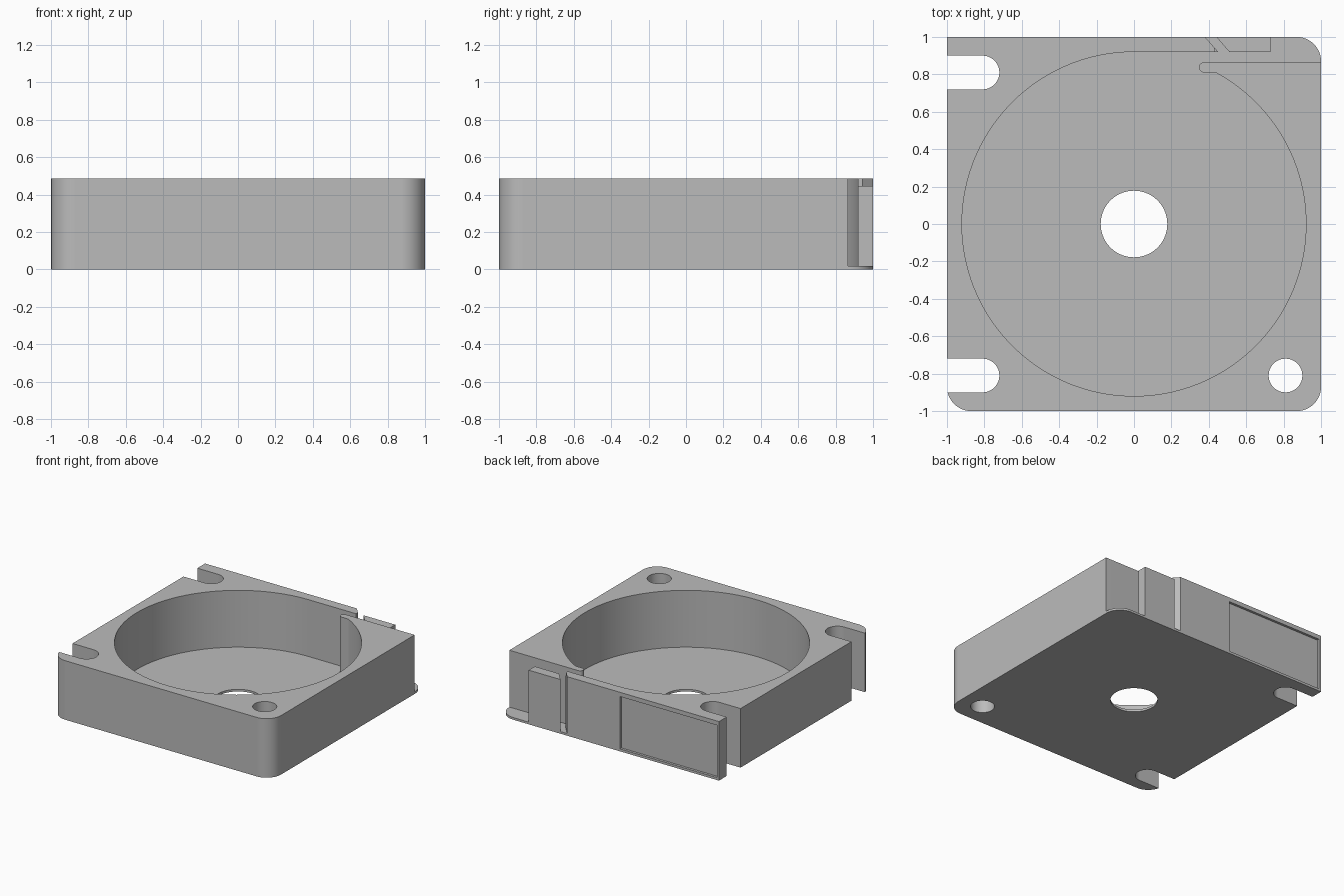
import bpy
import bmesh
from math import sin, cos, radians, degrees, asin

if "Cube" in bpy.data.objects:
    bpy.data.objects.remove(bpy.data.objects["Cube"], do_unlink=True)

HEIGHT, FLOOR = 0.485, 0.018
CORNER, BORE, HOLE, HOLE_POS = 0.13, 0.92, 0.09, 0.81

grey = bpy.data.materials.new("plain grey")
grey.use_nodes = True
colour = (0.5, 0.5, 0.5, 1)
grey.diffuse_color = colour
grey.node_tree.nodes["Principled BSDF"].inputs["Base Color"].default_value = colour


def arc(cx, cy, r, start, end, steps):
    angles = [radians(start + (end - start) * i / steps) for i in range(steps + 1)]
    return [(cx + r * cos(a), cy + r * sin(a)) for a in angles]


def prism(name, outline, z0, z1):
    bm = bmesh.new()
    face = bm.faces.new([bm.verts.new((x, y, z0)) for x, y in outline])
    out = bmesh.ops.extrude_face_region(bm, geom=[face])
    top = [v for v in out["geom"] if isinstance(v, bmesh.types.BMVert)]
    bmesh.ops.translate(bm, verts=top, vec=(0, 0, z1 - z0))
    bmesh.ops.recalc_face_normals(bm, faces=bm.faces)
    mesh = bpy.data.meshes.new(name)
    bm.to_mesh(mesh)
    bm.free()
    mesh.materials.append(grey)
    obj = bpy.data.objects.new(name, mesh)
    bpy.context.collection.objects.link(obj)
    return obj


def box(name, x0, x1, y0, y1, z0, z1):
    return prism(name, [(x0, y0), (x1, y0), (x1, y1), (x0, y1)], z0, z1)


# Square case with three rounded corners and one sharp corner
c = 1 - CORNER
case = prism("case_body",
             arc(-c, -c, CORNER, 180, 270, 12) + arc(c, -c, CORNER, 270, 360, 12)
             + arc(c, c, CORNER, 0, 90, 12) + [(-1, 1)], 0, HEIGHT)

# Round chamber, rounded finger, exit channel, open corner and slanted slit
finger_low, finger_high = 0.81, 0.865
finger_r = (finger_high - finger_low) / 2
meet = degrees(asin(finger_low / BORE))
chamber = (arc(0, 0, BORE, 90, 360 + meet, 110)
           + arc(0.375, finger_low + finger_r, finger_r, 270, 90, 12)
           + [(1.1, finger_high), (1.1, 1.1), (0.73, 1.1), (0.73, BORE),
              (0.51, BORE), (0.353, 1.1), (0.293, 1.1), (0.45, BORE)])
cutters = [prism("chamber_cutter", chamber, FLOOR, 1)]

# Mounting holes: two open slots and one round hole, plus the central hole
for side in (-1, 1):
    slot = arc(-HOLE_POS, side * HOLE_POS, HOLE, -90, 90, 24)
    slot += [(-1.1, side * HOLE_POS + HOLE), (-1.1, side * HOLE_POS - HOLE)]
    cutters.append(prism("slot_cutter", slot, -0.1, 1))
cutters.append(prism("mount_hole_cutter",
                     arc(HOLE_POS, -HOLE_POS, HOLE, 0, 352.5, 47), -0.1, 1))
cutters.append(prism("centre_hole_cutter", arc(0, 0, 0.178, 0, 354, 59), -0.1, 1))

# Lowered top of the small guide block, and the shallow label recess at the back
cutters.append(box("block_top_cutter", 0.43, 0.76, 0.9, 1.1, 0.445, 1))
cutters.append(box("recess_cutter", -0.98, -0.1, 0.98, 1.1, 0.02, 0.45))

bpy.ops.object.select_all(action="DESELECT")
bpy.context.view_layer.objects.active = case
case.select_set(True)
for cutter in cutters:
    cutter.hide_render = True
    mod = case.modifiers.new(cutter.name, "BOOLEAN")
    mod.operation = "DIFFERENCE"
    mod.solver = "EXACT"
    mod.object = cutter
    bpy.ops.object.modifier_apply(modifier=mod.name)
    bpy.data.objects.remove(cutter, do_unlink=True)

bpy.ops.object.shade_smooth_by_angle(angle=radians(25))
weighted = case.modifiers.new("clean_shading", "WEIGHTED_NORMAL")
weighted.keep_sharp = True
